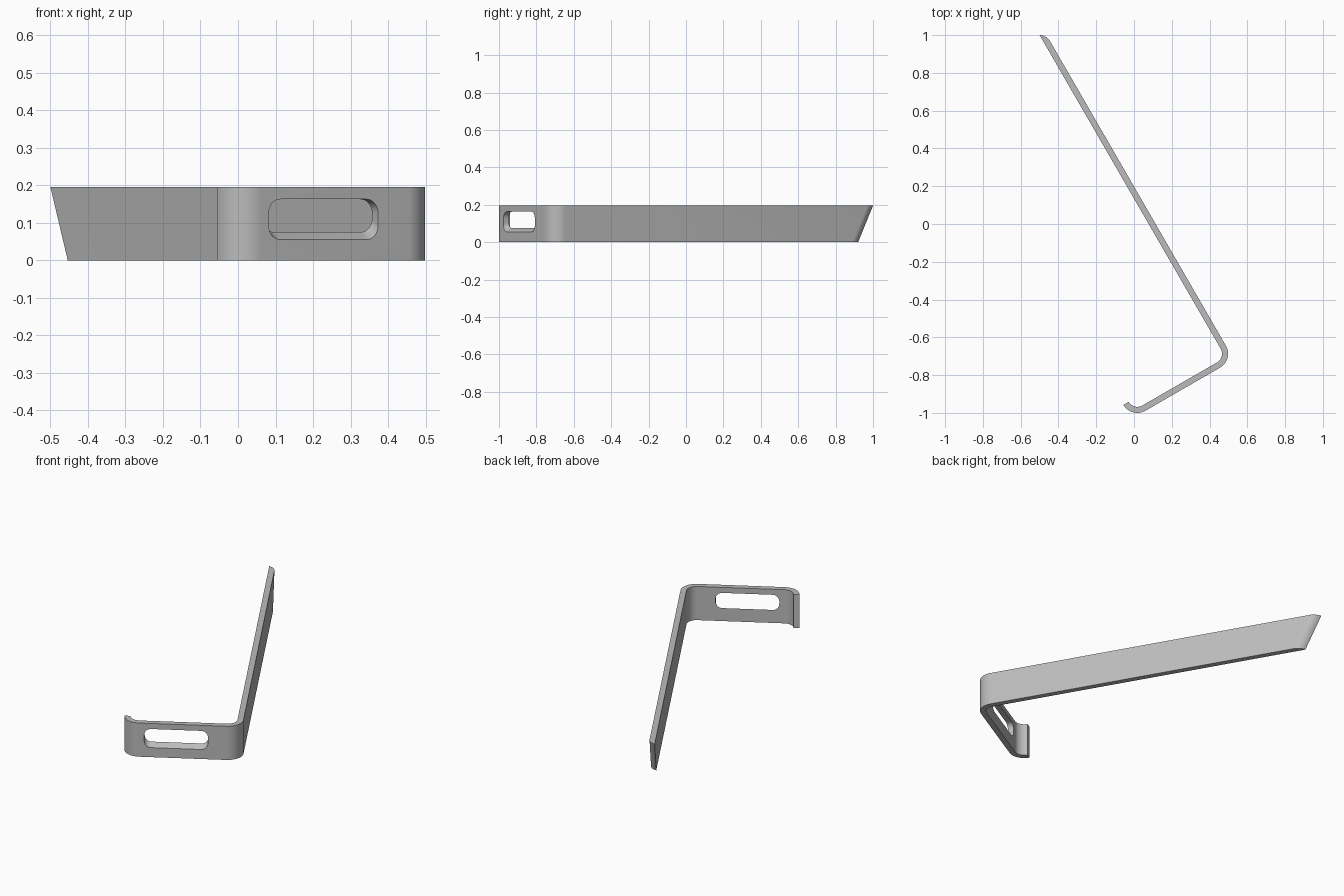
import bpy, bmesh, math
from mathutils import Vector

cube = bpy.data.objects.get("Cube")
if cube:
    bpy.data.objects.remove(cube, do_unlink=True)

HEIGHT, R_OUT, THICK = 0.195, 0.085, 0.032
R_IN = R_OUT - THICK
BEND, HOOK = Vector((0.413, -0.687)), Vector((0.0175, -0.915))
c30, s30 = math.cos(math.pi / 6), 0.5
ARM = Vector((-s30, c30))        # along the long arm
ALONG = Vector((c30, s30))       # along the short arm
OUTWARD = Vector((s30, -c30))    # out of the short arm

steel = bpy.data.materials.new("grey_metal")
steel.use_nodes = True
colour = (0.5, 0.5, 0.5, 1)
steel.diffuse_color = colour
steel.node_tree.nodes["Principled BSDF"].inputs["Base Color"].default_value = colour


def arc(centre, radius, start, end, steps=16):
    angles = [math.radians(start + (end - start) * i / steps) for i in range(steps + 1)]
    return [centre + radius * Vector((math.cos(a), math.sin(a))) for a in angles]


def loft(name, lower, upper):
    """Closed solid between two rings of 3D points."""
    bm = bmesh.new()
    low = [bm.verts.new(p) for p in lower]
    top = [bm.verts.new(p) for p in upper]
    bm.faces.new(low)
    bm.faces.new(top)
    n = len(low)
    for i in range(n):
        j = (i + 1) % n
        bm.faces.new((low[i], low[j], top[j], top[i]))
    bmesh.ops.recalc_face_normals(bm, faces=bm.faces)
    mesh = bpy.data.meshes.new(name)
    bm.to_mesh(mesh)
    bm.free()
    mesh.materials.append(steel)
    obj = bpy.data.objects.new(name, mesh)
    bpy.context.collection.objects.link(obj)
    return obj


# Rounded tip of the long arm, ending on its inner face
inner_start = BEND + R_IN * ALONG
tip = inner_start + ARM * ((1 - inner_start.y) / ARM.y)
TIP_R = 0.064
sweep = math.degrees(math.acos(1 - THICK / TIP_R))
tip_centre = tip + ALONG * (THICK - TIP_R) - ARM * TIP_R * math.sin(math.radians(sweep))
tip_arc = arc(tip_centre, TIP_R, 30 + sweep, 30, 10)

# Bent strip outline: tip, bend, hook, and back along the inner face
profile = (tip_arc + arc(BEND, R_OUT, 30, -60) + arc(HOOK, R_OUT, -60, -150)
           + arc(HOOK, R_IN, -150, -60) + arc(BEND, R_IN, -60, 30))
upper = [(p.x, p.y, HEIGHT) for p in profile]
lower = []
for i, p in enumerate(profile):
    q = p - ARM * 0.092 if i < len(tip_arc) else p    # slanted end
    lower.append((q.x, q.y, 0))
strip = loft("bent_strip", lower, upper)

# Rounded slot through the short arm, with a sloping lower wall
slot_centre = BEND + R_OUT * OUTWARD - ALONG * 0.263


def slot_ring(t):
    """Slot outline at depth t: 0 is the outer face, 1 the inner face."""
    low, high, half, r = 0.055 + 0.02 * t, 0.163, 0.168, 0.036
    ring = []
    for a, z, start in ((half - r, high - r, 0), (r - half, high - r, 90),
                        (r - half, low + r, 180), (half - r, low + r, 270)):
        for p in arc(Vector((a, z)), r, start, start + 90, 8):
            flat = slot_centre + ALONG * p.x - OUTWARD * THICK * t
            ring.append((flat.x, flat.y, p.y))
    return ring


cutter = loft("slot_cutter", slot_ring(-0.5), slot_ring(1.5))
cutter.hide_render = True
cut = strip.modifiers.new("slot", 'BOOLEAN')
cut.operation, cut.solver, cut.object = 'DIFFERENCE', 'EXACT', cutter
bpy.context.view_layer.objects.active = strip
strip.select_set(True)
bpy.ops.object.modifier_apply(modifier=cut.name)
bpy.data.objects.remove(cutter, do_unlink=True)
bpy.ops.object.shade_smooth_by_angle(angle=math.radians(30))
